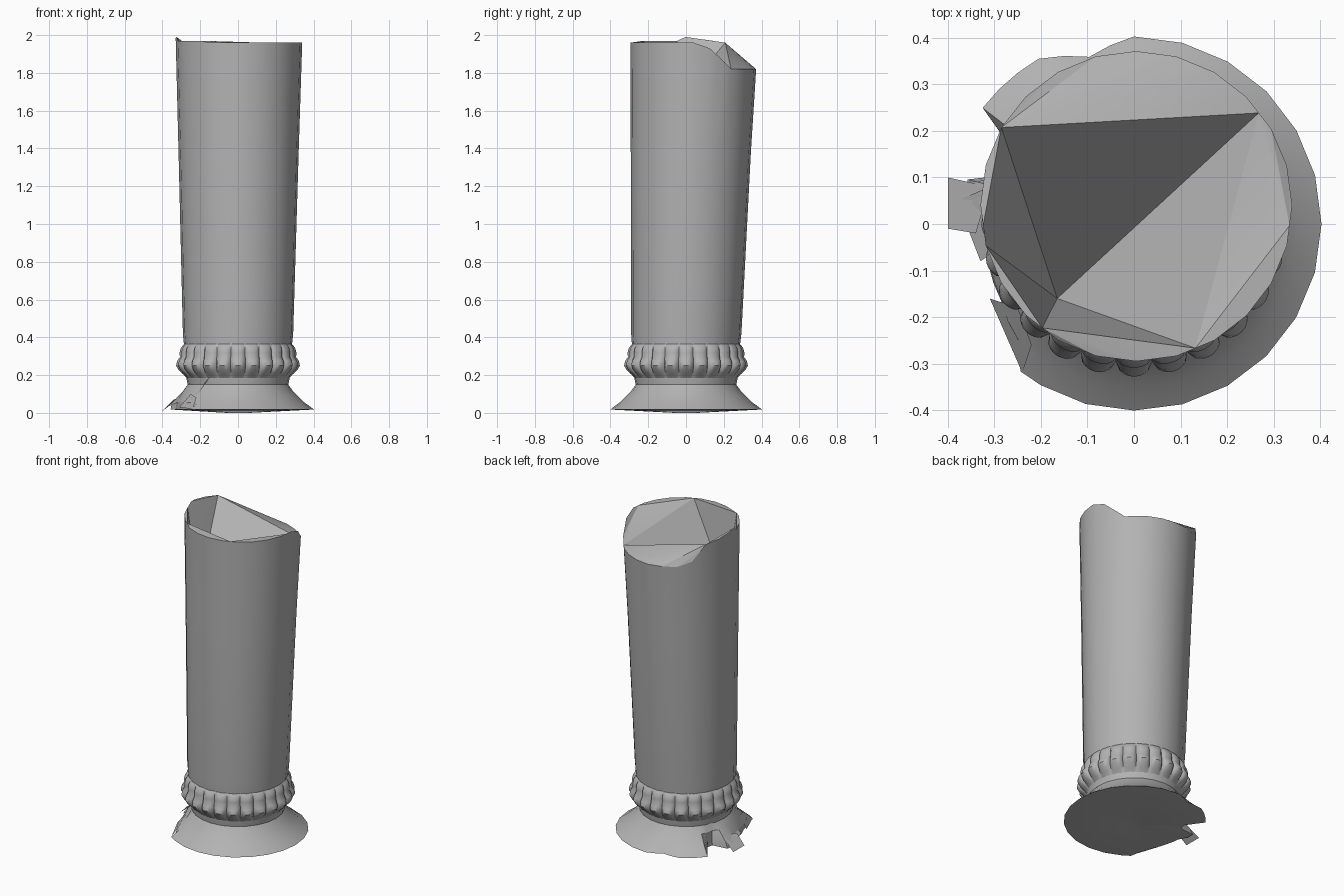
import bpy, bmesh
from math import sin, cos, pi, radians

if "Cube" in bpy.data.objects:
    bpy.data.objects.remove(bpy.data.objects["Cube"])

stone = bpy.data.materials.new("stone")
stone.diffuse_color = (0.45, 0.45, 0.45, 1)
stone.use_nodes = True
stone.node_tree.nodes["Principled BSDF"].inputs["Base Color"].default_value = stone.diffuse_color


def finish(name, bm, angle=None):
    bmesh.ops.recalc_face_normals(bm, faces=bm.faces)
    me = bpy.data.meshes.new(name)
    bm.to_mesh(me)
    bm.free()
    me.materials.append(stone)
    ob = bpy.data.objects.new(name, me)
    bpy.context.collection.objects.link(ob)
    if angle:
        bpy.ops.object.select_all(action='DESELECT')
        bpy.context.view_layer.objects.active = ob
        ob.select_set(True)
        bpy.ops.object.shade_smooth_by_angle(angle=radians(angle))
    return ob


def bridge(bm, a, b):
    n = len(a)
    for i in range(n):
        j = (i + 1) % n
        bm.faces.new((a[i], a[j], b[j], b[i]))


def lerp_keys(keys, a):
    for (a0, v0), (a1, v1) in zip(keys, keys[1:]):
        if a0 <= a <= a1:
            return v0 + (v1 - v0) * (a - a0) / (a1 - a0)


# Fluted shaft, leaning slightly back, with a broken upper rim
N = 48
RIM = [(0, 1.96), (15, 1.93), (37.5, 1.82), (90, 1.82), (120, 1.83), (135, 1.86),
       (150, 1.96), (187.5, 1.99), (195, 1.97), (232.5, 1.97), (240, 1.96), (360, 1.96)]


def shaft_ring(bm, z, r, groove):
    ring = []
    for i in range(N):
        deg = i * 360 / N
        zz = lerp_keys(RIM, deg) if z is None else z
        f = max(0, (zz - 0.36) / 1.6)
        rr = r * (1 if i % 2 == 0 else cos(pi / 24) - groove)
        a = radians(deg)
        ring.append(bm.verts.new((rr * cos(a) + 0.005 * f, rr * sin(a) + 0.04 * f, zz)))
    return ring


bm = bmesh.new()
rings = [shaft_ring(bm, z, r, g) for z, r, g in
         ((0.14, 0.265, 0), (0.20, 0.276, 0), (0.36, 0.286, 0), (0.42, 0.292, 0.006),
          (1.38, 0.318, 0.001), (None, 0.335, 0))]
for a, b in zip(rings, rings[1:]):
    bridge(bm, a, b)

# Jagged pit sunk into the broken top
top = rings[-1]
pit = bm.verts.new((-0.165, -0.16, 1.52))
A, B, C, D, E, F = 5, 20, 26, 31, 39, 47


def fan(apex, idx):
    for i, j in zip(idx, idx[1:]):
        if apex not in (top[i % N], top[j % N]):
            bm.faces.new((apex, top[i % N], top[j % N]))


fan(top[B], range(A, B))
fan(pit, (A, B, C, D, E, A))
for i, j in ((B, C), (C, D), (D, E), (E, F)):
    fan(top[i], range(i + 1, j + 1))
fan(top[F], range(F + 1, N + A + 1))
fan(top[A], (E, F))
finish("column_shaft", bm, 18)

# Carved ring of egg-shaped lobes around the foot of the shaft
bm = bmesh.new()
rings = []
for z, valley, crest in ((0.18, .268, .268), (0.205, .28, .29), (0.225, .292, .313),
                         (0.25, .298, .328), (0.275, .298, .322), (0.295, .294, .308),
                         (0.32, .291, .309), (0.34, .289, .304), (0.358, .286, .292),
                         (0.37, .28, .28)):
    rings.append([bm.verts.new((r * cos(a), r * sin(a), z)) for a, r in
                  ((k * pi / 96, valley + (crest - valley) * abs(cos(k * pi / 8)) ** 0.5)
                   for k in range(192))])
for a, b in zip(rings, rings[1:]):
    bridge(bm, a, b)
finish("bead_ring", bm, 40)

# Flared foot, chipped away on the left side
CHIP = [(0, .403), (90, .403), (105, .372), (120, .41), (142.5, .41), (150, .29), (157.5, .28),
        (165, .37), (172.5, .36), (180, .33), (195, .325), (210, .33), (225, .36),
        (232.5, .40), (360, .403)]
bm = bmesh.new()
rings = []
for z, r in ((0.0, 0.06), (0.018, None), (0.055, 0.352), (0.11, 0.295), (0.15, 0.266)):
    ring = []
    for i in range(N):
        deg = i * 360 / N
        a = radians(deg)
        lim = lerp_keys(CHIP, deg)
        rr = lim if r is None else min(r, lim - 0.003)
        if i % 2 and not 90 < deg < 235:
            rr *= cos(pi / 24)
        ring.append(bm.verts.new((rr * cos(a), rr * sin(a), z)))
    rings.append(ring)
for a, b in zip(rings, rings[1:]):
    bridge(bm, a, b)
hub = bm.verts.new((0, 0, 0.012))
for i in range(N):
    bm.faces.new((hub, rings[0][i], rings[0][(i + 1) % N]))
finish("flared_foot", bm, 20)

# Loose shards left at the broken edge
bm = bmesh.new()
SHARDS = [[(-.40, .10, .01), (-.40, -.01, .01), (-.34, -.02, .07), (-.31, .08, .08)],
          [(-.38, .05, .03), (-.33, -.08, .05), (-.30, -.06, .07), (-.31, .08, .09)],
          [(-.31, -.16, .03), (-.24, -.32, .02), (-.22, -.26, .08), (-.25, -.18, .10)],
          [(-.26, -.21, .06), (-.21, -.22, .10), (-.15, -.25, .19), (-.19, -.20, .14)]]
for s in SHARDS:
    bm.faces.new([bm.verts.new(p) for p in s])
bmesh.ops.solidify(bm, geom=bm.faces[:], thickness=0.008)
finish("shards", bm)
